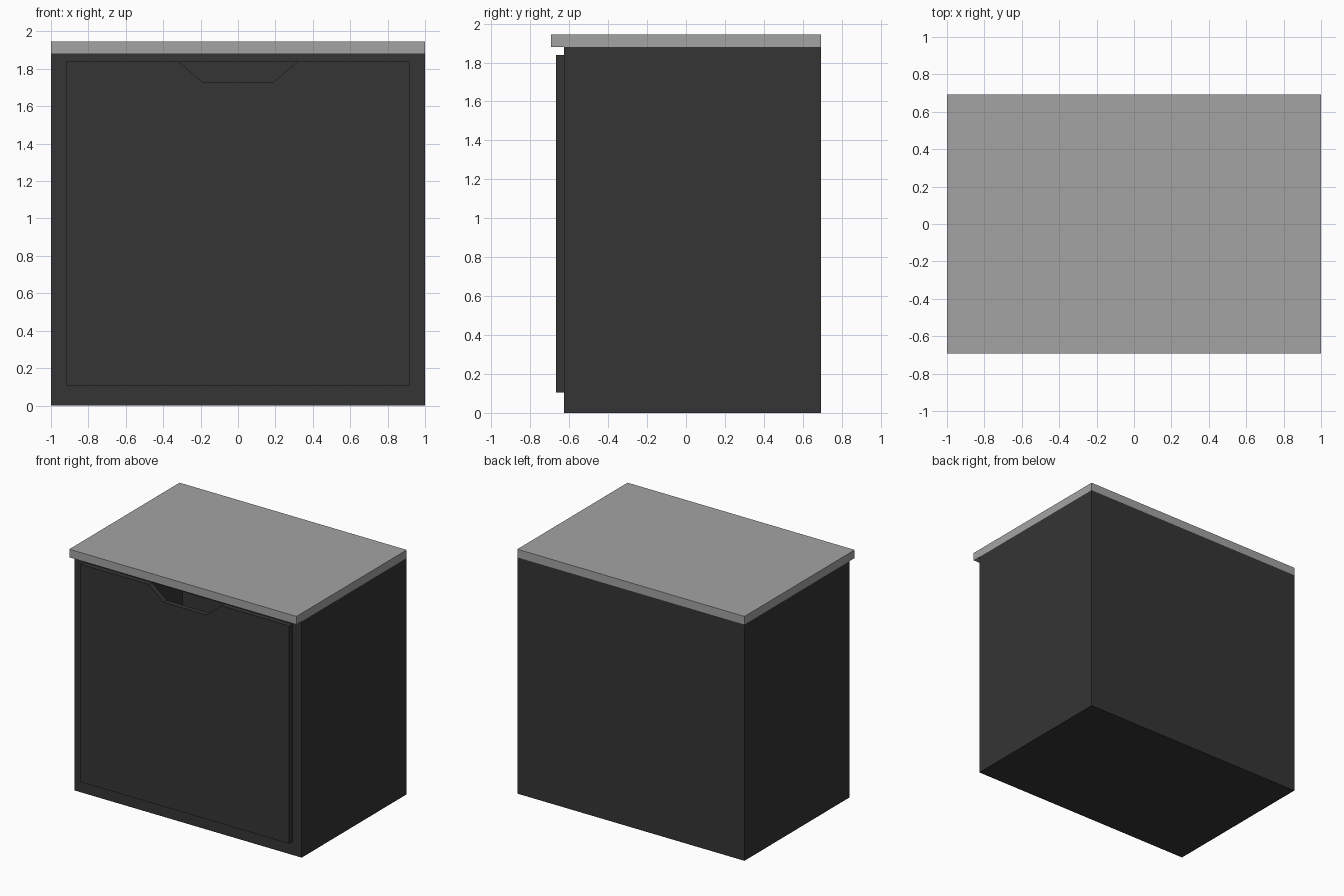
import bpy, bmesh

if "Cube" in bpy.data.objects:
    bpy.data.objects.remove(bpy.data.objects["Cube"])


def material(name, grey):
    m = bpy.data.materials.new(name)
    m.diffuse_color = (grey, grey, grey, 1)
    m.use_nodes = True
    m.node_tree.nodes["Principled BSDF"].inputs["Base Color"].default_value = m.diffuse_color
    return m


dark = material("dark_grey", 0.035)
light = material("light_grey", 0.37)


def prism(name, profile, y0, y1, mat):
    """Extrude an x-z outline from y0 to y1."""
    bm = bmesh.new()
    face = bm.faces.new([bm.verts.new((x, y0, z)) for x, z in profile])
    new = bmesh.ops.extrude_face_region(bm, geom=[face])["geom"]
    bmesh.ops.translate(bm, vec=(0, y1 - y0, 0),
                        verts=[v for v in new if isinstance(v, bmesh.types.BMVert)])
    bmesh.ops.recalc_face_normals(bm, faces=bm.faces)
    mesh = bpy.data.meshes.new(name)
    bm.to_mesh(mesh)
    bm.free()
    mesh.materials.append(mat)
    obj = bpy.data.objects.new(name, mesh)
    bpy.context.collection.objects.link(obj)
    return obj


def rect(w, z0, z1):
    return [(-w, z0), (w, z0), (w, z1), (-w, z1)]


FRONT, BACK = -0.627, 0.693
DOOR_W, DOOR_Z0, DOOR_Z1 = 0.918, 0.105, 1.838

# Hollow carcass, open at the front
cabinet = prism("cabinet_body", rect(1, 0, 1.88), FRONT, BACK, dark)
cavity = prism("cavity_cutter", rect(DOOR_W, DOOR_Z0, DOOR_Z1), FRONT - 0.1, 0.61, dark)
cavity.hide_render = True
cavity.hide_set(True)
cut = cabinet.modifiers.new("hollow", "BOOLEAN")
cut.operation = "DIFFERENCE"
cut.solver = "EXACT"
cut.object = cavity

# Door with the tapered finger notch in its top edge
notch = [(0.318, DOOR_Z1), (0.19, 1.73), (-0.19, 1.73), (-0.318, DOOR_Z1)]
outline = rect(DOOR_W, DOOR_Z0, DOOR_Z1)
prism("door", outline[:3] + notch + outline[3:], -0.668, FRONT + 0.001, dark)

# Worktop overhanging the front
prism("worktop", rect(1, 1.88, 1.945), -0.693, BACK, light)
